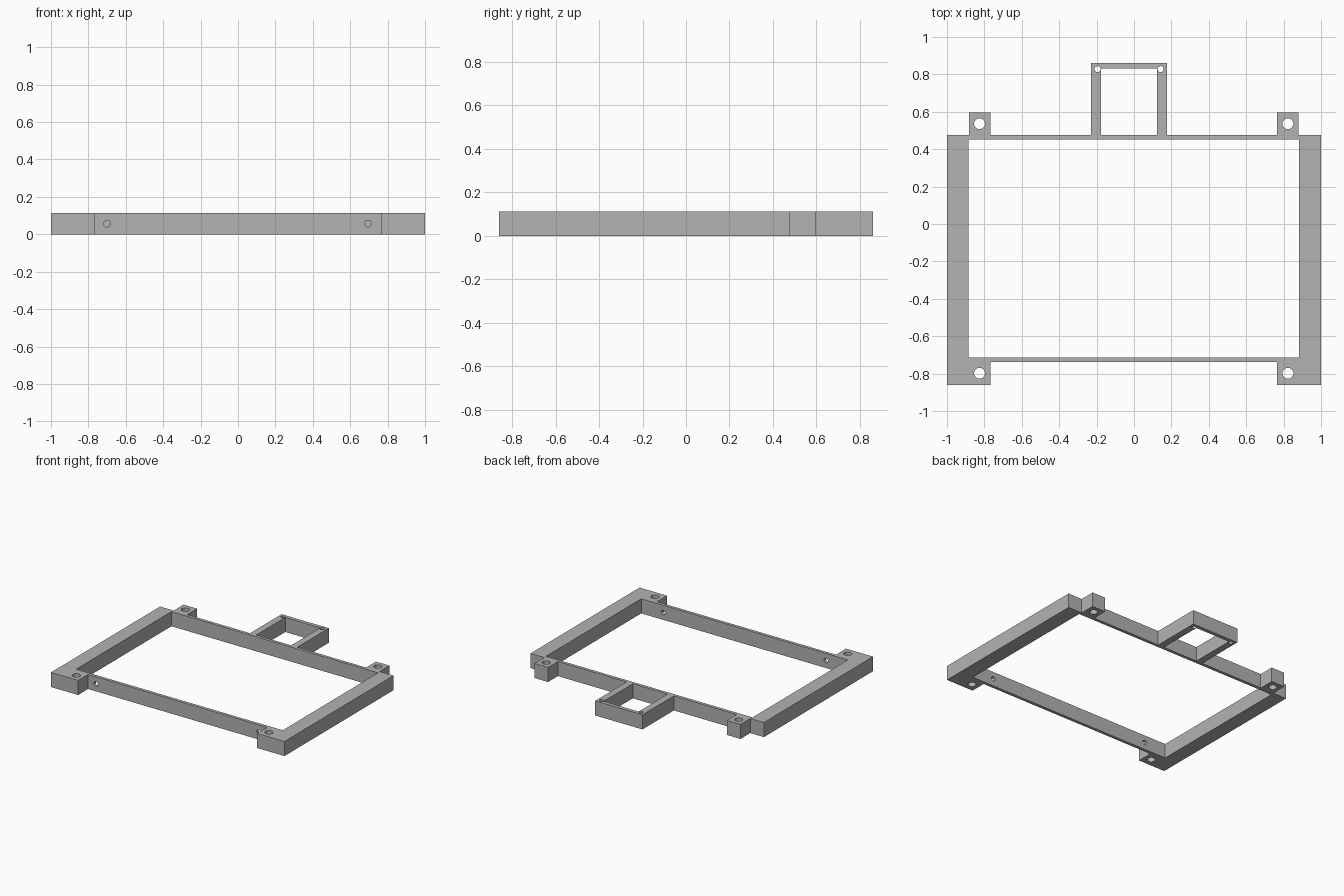
import bpy, bmesh, math
from mathutils import Matrix

if "Cube" in bpy.data.objects:
    bpy.data.objects.remove(bpy.data.objects["Cube"])

H = 0.113  # frame height

grey = bpy.data.materials.new("plain grey")
grey.diffuse_color = (0.45, 0.45, 0.45, 1)
grey.use_nodes = True
grey.node_tree.nodes["Principled BSDF"].inputs["Base Color"].default_value = grey.diffuse_color


def new_object(name, bm):
    bmesh.ops.recalc_face_normals(bm, faces=bm.faces)
    mesh = bpy.data.meshes.new(name)
    bm.to_mesh(mesh)
    bm.free()
    ob = bpy.data.objects.new(name, mesh)
    bpy.context.collection.objects.link(ob)
    mesh.materials.append(grey)
    return ob


def prism(name, points, z0, z1):
    bm = bmesh.new()
    face = bm.faces.new([bm.verts.new((x, y, z0)) for x, y in points])
    top = bmesh.ops.extrude_face_region(bm, geom=[face])["geom"]
    bmesh.ops.translate(bm, vec=(0, 0, z1 - z0),
                        verts=[v for v in top if isinstance(v, bmesh.types.BMVert)])
    return new_object(name, bm)


def rect(x0, x1, y0, y1):
    return [(x0, y0), (x1, y0), (x1, y1), (x0, y1)]


def drill(name, pos, r, depth, along_y=False):
    bm = bmesh.new()
    turn = Matrix.Rotation(math.pi / 2 if along_y else 0, 4, 'X')
    bmesh.ops.create_cone(bm, cap_ends=True, segments=32, radius1=r, radius2=r,
                          depth=depth, matrix=Matrix.Translation(pos) @ turn)
    return new_object(name, bm)


# Outer outline: corner pads, rear tabs and the off-centre rear bracket
outline = [(-1, -0.86), (-0.768, -0.86), (-0.768, -0.738), (0.765, -0.738),
           (0.765, -0.86), (1, -0.86), (1, 0.475), (0.88, 0.475),
           (0.88, 0.595), (0.765, 0.595), (0.765, 0.475), (0.176, 0.475),
           (0.176, 0.86), (-0.229, 0.86), (-0.229, 0.475), (-0.768, 0.475),
           (-0.768, 0.595), (-0.883, 0.595), (-0.883, 0.475), (-1, 0.475)]
frame = prism("mounting_frame", outline, 0, H)

# Large window and bracket opening
cutters = [prism("window_cutter", rect(-0.886, 0.883, -0.714, 0.451), -0.1, H + 0.1),
           prism("bracket_cutter", rect(-0.176, 0.123, 0.475, 0.831), -0.1, H + 0.1)]

# Vertical screw holes in the pads and tabs
for x in (-0.826, 0.823):
    for y in (-0.798, 0.536):
        cutters.append(drill("screw_cutter", (x, y, H / 2), 0.029, 0.4))

# Small holes at the bracket corners
for x in (-0.195, 0.142):
    cutters.append(drill("bracket_hole_cutter", (x, 0.828, H / 2), 0.016, 0.4))

# Horizontal holes through the thin front bar
for x in (-0.70, 0.695):
    cutters.append(drill("bar_hole_cutter", (x, -0.726, H / 2), 0.018, 0.1, True))

# Cut everything out, then drop the cutters
for c in cutters:
    c.hide_render = True
    mod = frame.modifiers.new(c.name, 'BOOLEAN')
    mod.operation, mod.solver, mod.object = 'DIFFERENCE', 'EXACT', c
bpy.context.view_layer.update()
final = bpy.data.meshes.new_from_object(frame.evaluated_get(bpy.context.evaluated_depsgraph_get()))
frame.modifiers.clear()
frame.data = final
for c in cutters:
    bpy.data.objects.remove(c)

# Smooth the hole walls, keep the corners sharp
bpy.context.view_layer.objects.active = frame
frame.select_set(True)
bpy.ops.object.shade_smooth_by_angle(angle=math.radians(30))
